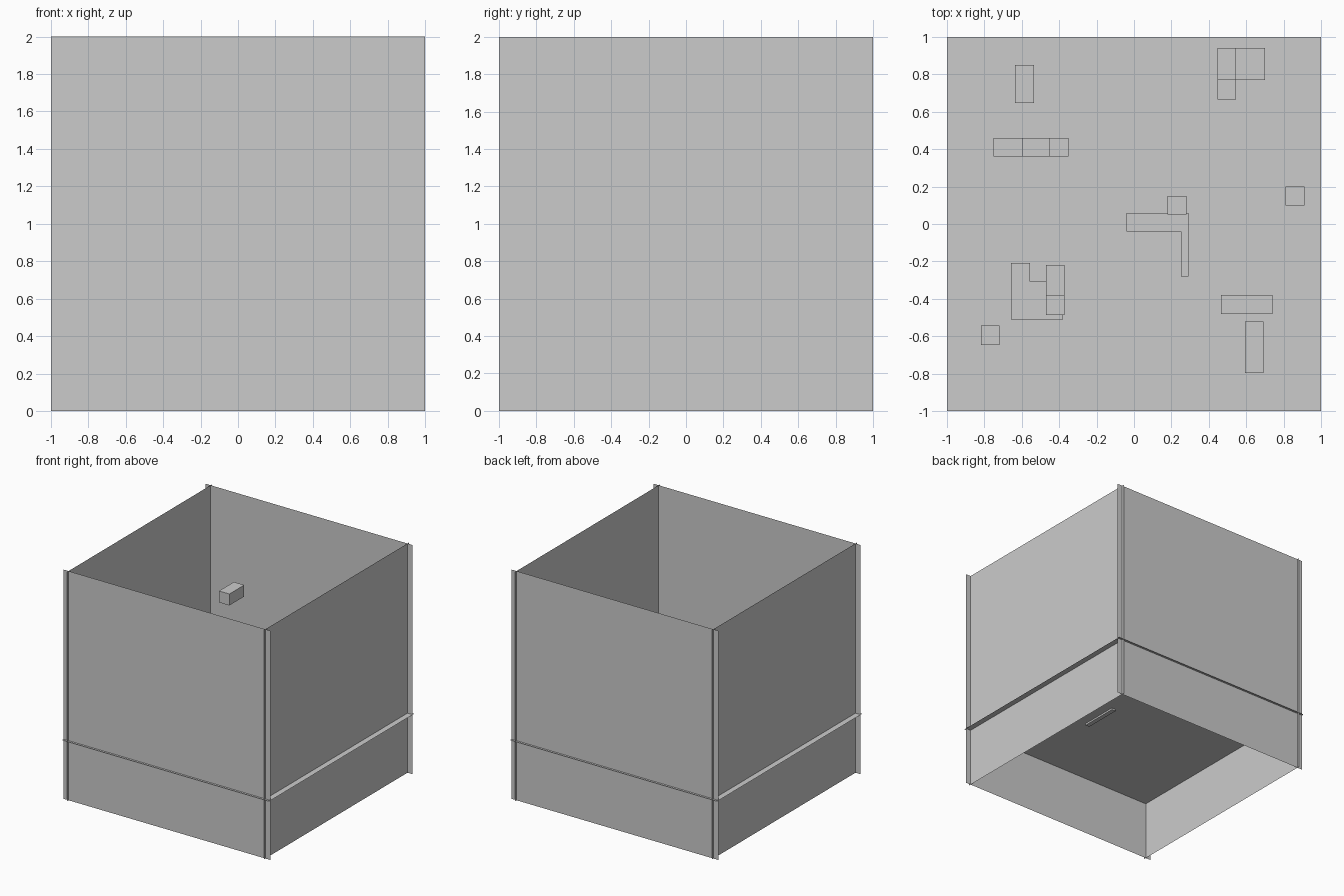
import bpy
import bmesh
from mathutils import Matrix, Vector

if "Cube" in bpy.data.objects:
    bpy.data.objects.remove(bpy.data.objects["Cube"])

WALL_X, WALL_Y, FLOOR_Z = 0.95, 0.98, 0.52


def finish(name, bm):
    mesh = bpy.data.meshes.new(name)
    bm.to_mesh(mesh)
    bm.free()
    obj = bpy.data.objects.new(name, mesh)
    bpy.context.collection.objects.link(obj)
    return obj


def sheet(name, centre, axis=None):
    """A 2 x 2 sheet without thickness, flat or turned upright about an axis."""
    bm = bmesh.new()
    turn = Matrix.Rotation(1.5707963268, 4, axis) if axis else Matrix.Identity(4)
    bmesh.ops.create_grid(bm, x_segments=1, y_segments=1, size=1,
                          matrix=Matrix.Translation(centre) @ turn)
    return finish(name, bm)


def blocks(name, *boxes):
    """Boxes given as (x0, x1, y0, y1, z0, z1), joined into one object."""
    bm = bmesh.new()
    for x0, x1, y0, y1, z0, z1 in boxes:
        centre = Vector((x0 + x1, y0 + y1, z0 + z1)) / 2
        scale = Matrix.Diagonal((x1 - x0, y1 - y0, z1 - z0, 1))
        bmesh.ops.create_cube(bm, size=1, matrix=Matrix.Translation(centre) @ scale)
    return finish(name, bm)


# Walls cross just inside the corners; the floor runs out past them as a ledge
sheet("floor", (0, 0, FLOOR_Z))
for side, word_x, word_y in ((-1, "left", "front"), (1, "right", "back")):
    sheet(word_x + "_wall", (side * WALL_X, 0, 1), 'Y')
    sheet(word_y + "_wall", (0, side * WALL_Y, 1), 'X')

# Small blocks inside the walls
blocks("high_block", (-0.635, -0.535, 0.645, 0.85, 1.19, 1.29))
blocks("stepped_bar",
       (-0.75, -0.596, 0.36, 0.46, 0.72, 0.82),
       (-0.596, -0.452, 0.36, 0.46, 0.82, 0.92),
       (-0.452, -0.35, 0.36, 0.46, 0.62, 0.72))
blocks("corner_cluster",
       (0.445, 0.545, 0.77, 0.94, 0.80, 0.90),
       (0.545, 0.70, 0.77, 0.94, 0.70, 0.80),
       (0.445, 0.545, 0.665, 0.77, 0.60, 0.70))
blocks("low_angle",
       (-0.04, 0.25, -0.04, 0.06, FLOOR_Z, 0.61),
       (0.25, 0.29, -0.28, 0.06, 0.505, 0.61))
blocks("angle_block", (0.18, 0.28, 0.05, 0.15, 0.70, 0.80))
blocks("wide_angle",
       (-0.657, -0.556, -0.51, -0.208, 0.54, 0.64),
       (-0.556, -0.38, -0.51, -0.308, 0.54, 0.64))
blocks("upper_step",
       (-0.47, -0.372, -0.382, -0.22, 0.80, 0.90),
       (-0.47, -0.372, -0.485, -0.382, 0.70, 0.80))
blocks("right_cube", (0.81, 0.912, 0.10, 0.20, 0.75, 0.85))
blocks("left_cube", (-0.818, -0.718, -0.645, -0.543, 0.70, 0.80))
blocks("cross_bar", (0.465, 0.74, -0.48, -0.378, 0.70, 0.80))
blocks("long_bar", (0.594, 0.692, -0.795, -0.52, 0.70, 0.80))
